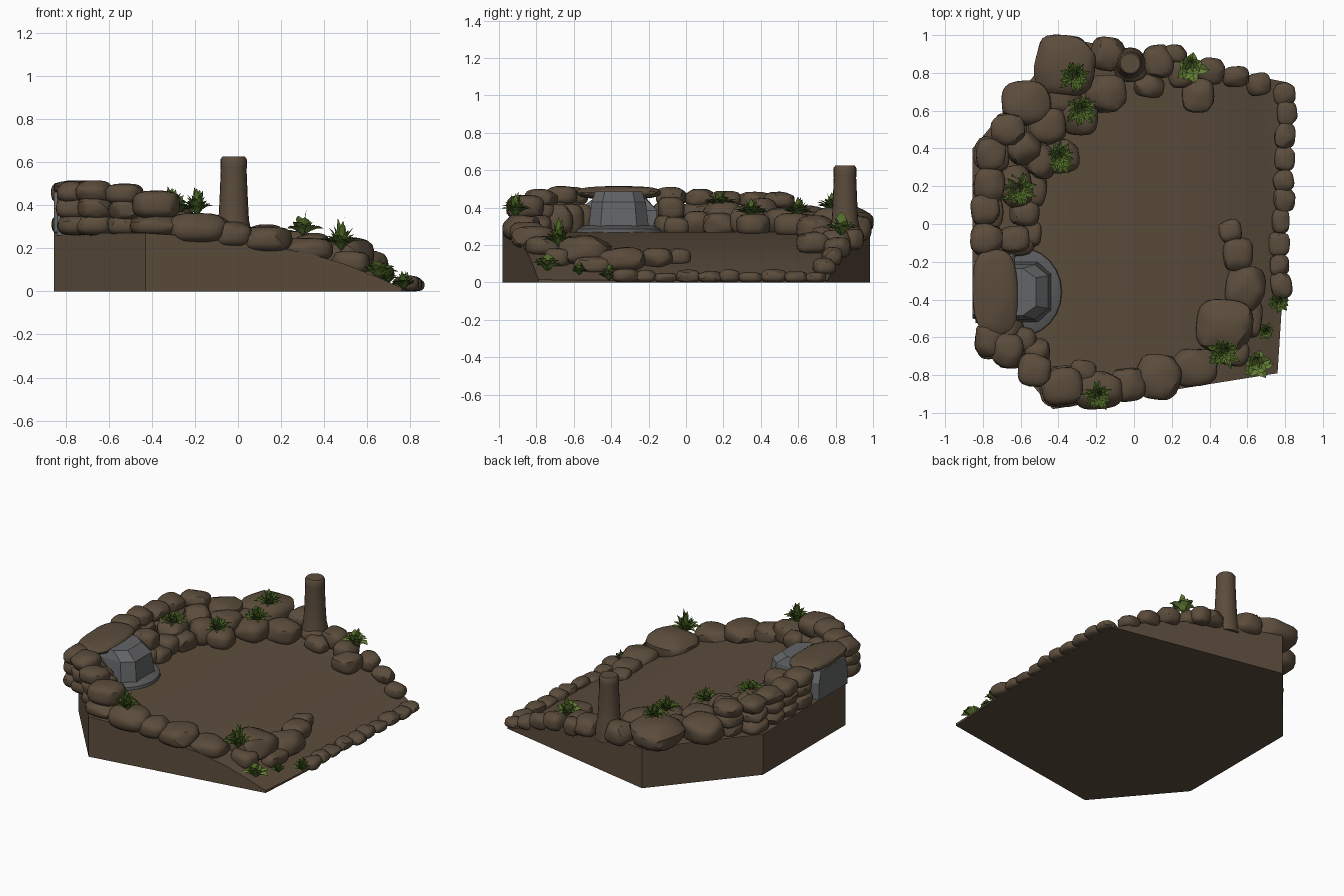
import bpy, bmesh, math, random
from mathutils import Vector, Matrix

if "Cube" in bpy.data.objects:
    bpy.data.objects.remove(bpy.data.objects["Cube"])

random.seed(4)


def material(name, rgb):
    m = bpy.data.materials.new(name)
    m.diffuse_color = (*rgb, 1)
    m.use_nodes = True
    m.node_tree.nodes["Principled BSDF"].inputs["Base Color"].default_value = m.diffuse_color
    return m


BROWN = material("earth brown", (0.105, 0.073, 0.045))
GREY = material("water grey", (0.125, 0.128, 0.132))
FOAM = material("foam grey", (0.105, 0.107, 0.11))
GREEN = material("fern green", (0.085, 0.155, 0.022))
LEAF = material("broad leaf green", (0.125, 0.21, 0.035))


def finish(name, bm, mat, angle=None):
    me = bpy.data.meshes.new(name)
    bm.to_mesh(me)
    bm.free()
    ob = bpy.data.objects.new(name, me)
    bpy.context.collection.objects.link(ob)
    me.materials.append(mat)
    if angle:
        bpy.ops.object.select_all(action='DESELECT')
        ob.select_set(True)
        bpy.context.view_layer.objects.active = ob
        bpy.ops.object.shade_smooth_by_angle(angle=math.radians(angle))
    return ob


PROFILE = [(-1, .275), (-.42, .27), (-.2, .255), (0, .23), (.2, .2), (.35, .17),
           (.5, .125), (.65, .065), (.77, .012), (1, .008)]


def ground(x):
    for (a, za), (b, zb) in zip(PROFILE, PROFILE[1:]):
        if a <= x <= b:
            return za + (zb - za) * (x - a) / (b - a)


# sloping earth base
bm = bmesh.new()
outline = [(-.43, -.98), (.76, -.79), (.785, -.4), (.81, .75), (-.36, .985), (-.855, .4), (-.855, -.48)]
bm.faces.new([bm.verts.new((x, y, 0)) for x, y in outline])
for x, _ in PROFILE[1:-1]:
    bmesh.ops.bisect_plane(bm, geom=bm.verts[:] + bm.edges[:] + bm.faces[:],
                           plane_co=(x, 0, 0), plane_no=(1, 0, 0))
top = bmesh.ops.extrude_face_region(bm, geom=bm.faces[:])
for v in top["geom"]:
    if isinstance(v, bmesh.types.BMVert):
        v.co.z = ground(v.co.x)
bmesh.ops.recalc_face_normals(bm, faces=bm.faces[:])
finish("earth_base", bm, BROWN, 25)


# one chiselled boulder: squarish ball with random flats
def stone(bm, x, y, rx, ry, z0, z1, turn=None, power=3.2, flats=7):
    r = Vector((rx, ry, (z1 - z0) / 2))
    turn = random.uniform(-.2, .2) if turn is None else turn
    mat = Matrix.Translation((x, y, (z0 + z1) / 2)) @ Matrix.Rotation(turn, 4, 'Z')
    cuts = []
    for _ in range(flats):
        n = Vector((random.uniform(-1, 1), random.uniform(-1, 1), random.uniform(-.4, 1))).normalized()
        cuts.append((n, random.uniform(.9, 1.02)))
    for v in bmesh.ops.create_icosphere(bm, subdivisions=3, radius=1)["verts"]:
        p = v.co.copy()
        p /= sum(abs(c) ** power for c in p) ** (1 / power)
        for n, d in cuts:
            over = p.dot(n) - d
            if over > 0:
                p -= n * over * .85
        v.co = mat @ Vector((p.x * r.x, p.y * r.y, p.z * r.z))


def stones(name, data):
    # x, y, half width, half depth, bottom above ground, top above ground
    bm = bmesh.new()
    for x, y, rx, ry, lo, hi in data:
        g = ground(x)
        stone(bm, x, y, rx, ry, g + lo, g + hi)
    finish(name, bm, BROWN, 32)


stones("back_stones", [
    (-.37, .84, .165, .16, -.02, .14), (-.14, .90, .09, .09, -.03, .11),
    (-.15, .69, .11, .10, -.03, .11), (-.02, .83, .085, .08, -.03, .07),
    (.13, .86, .08, .09, -.02, .1), (.08, .73, .08, .06, -.02, .08),
    (.25, .80, .07, .08, -.02, .09), (.34, .68, .085, .09, -.02, .1),
    (.41, .81, .07, .07, -.02, .09), (.54, .78, .07, .055, -.02, .08),
    (.66, .74, .065, .06, -.02, .07), (.22, .9, .06, .05, -.02, .09)])
stones("front_stones", [
    (.31, -.76, .13, .10, -.04, .07), (.13, -.81, .12, .12, -.03, .09),
    (-.03, -.85, .09, .09, -.03, .09), (-.19, -.88, .13, .1, -.03, .11),
    (-.38, -.86, .12, .11, -.01, .09), (-.38, -.86, .11, .10, .07, .2),
    (-.27, -.78, .07, .06, -.02, .1)])
stones("front_right_rocks", [
    (.51, -.04, .06, .065, -.03, .06), (.55, -.16, .08, .09, -.03, .08),
    (.59, -.34, .105, .12, -.03, .1), (.48, -.54, .15, .14, -.04, .12),
    (.52, -.68, .09, .07, -.04, .07), (.62, -.5, .06, .1, -.03, .06)])
stones("left_inner_stones", [
    (-.29, .57, .10, .10, -.02, .11), (-.46, .52, .10, .10, -.02, .13),
    (-.38, .36, .09, .09, -.02, .10), (-.49, .33, .08, .09, -.02, .14),
    (-.58, .40, .09, .09, -.02, .18), (-.54, .18, .08, .09, -.02, .1),
    (-.63, .2, .09, .11, -.02, .17), (-.58, .06, .08, .07, -.02, .11),
    (-.63, -.08, .08, .07, .06, .19), (-.55, -.05, .06, .07, -.02, .08),
    (-.62, -.1, .09, .07, -.02, .09), (-.57, .64, .13, .12, -.02, .14),
    (-.38, .68, .1, .1, -.02, .1)])

# stacked dry wall on the left: three courses along a bent path
bm = bmesh.new()
wall = [(-.66, .49, .2), (-.75, .36, .2), (-.77, .21, .205), (-.78, .07, .215), (-.78, -.08, .225),
        (-.76, -.62, .225), (-.66, -.68, .23), (-.53, -.77, .215)]
for x, y, h in wall:
    for k in range(3):
        s = random.uniform(-.015, .015)
        rx, ry = random.uniform(.075, .09), random.uniform(.075, .09)
        stone(bm, x + s, y - s, rx, ry, .26 + h * k / 3, .285 + h * (k + 1) / 3)
for x, y in [(-.59, -.62), (-.66, -.57), (-.52, -.68)]:
    stone(bm, x, y, .075, .075, .25, .42)
finish("stacked_wall", bm, BROWN, 32)

# small pebbles along the low right edge
bm = bmesh.new()
y = .69
while y > -.36:
    x = .795 if y > .05 else .77
    ry = random.uniform(.055, .075)
    stone(bm, x + random.uniform(-.015, .02), y, random.uniform(.045, .06), ry, 0, random.uniform(.05, .075))
    y -= ry * 1.8
finish("edge_pebbles", bm, BROWN, 32)

# flat capstone over the waterfall
bm = bmesh.new()
stone(bm, -.735, -.36, .12, .225, .445, .515, turn=.03, power=2.9, flats=3)
finish("capstone", bm, BROWN, 32)


# tapered prism from a lower and an upper outline
def loft(name, rings, mat, angle=None):
    bm = bmesh.new()
    loops = [[bm.verts.new(p) for p in ring] for ring in rings]
    n = len(loops[0])
    for a, b in zip(loops, loops[1:]):
        for i in range(n):
            bm.faces.new((a[i], a[(i + 1) % n], b[(i + 1) % n], b[i]))
    bm.faces.new(loops[0])
    bm.faces.new(loops[-1])
    bmesh.ops.recalc_face_normals(bm, faces=bm.faces[:])
    return finish(name, bm, mat, angle)


def spout(front, half, z):
    c = -.36
    return [(-.84, c - half, z), (front - .07, c - half, z), (front, c - half * .6, z),
            (front, c + half * .6, z), (front - .07, c + half, z), (-.84, c + half, z)]


# falling water, its rear panel and the foam at its foot
loft("waterfall", [spout(-.435, .165, .26), spout(-.455, .145, .43), spout(-.52, .125, .485)], GREY)
loft("rear_water_panel", [[(-.855, -.5, z), (-.63, -.58, z), (-.63, -.155, z), (-.855, -.2, z)]
                          for z in (.275, .455 - .07)]
     + [[(-.855, -.48, .46), (-.7, -.48, .46), (-.7, -.23, .46), (-.855, -.22, .46)]], GREY)
loft("foam", [[(-.60 + r * math.cos(t), -.36 + r * 1.08 * math.sin(t), z)
               for t in [i * math.tau / 24 for i in range(24)]]
              for r, z in ((.22, .26), (.215, .287), (.17, .305))], FOAM, 30)

# wooden post
loft("post", [[(-.02 + r * math.cos(t), .85 + r * math.sin(t), z)
               for t in [i * math.tau / 20 for i in range(20)]]
              for r, z in ((.085, .2), (.08, .29), (.071, .33), (.066, .42), (.06, .56), (.061, .575),
                           (.061, .612), (.052, .625))], BROWN, 40)


# tuft of arching pointed leaves
def tuft(name, x, y, z, r, h, count=34, width=.016, mat=GREEN):
    bm = bmesh.new()
    for i in range(count):
        a = i * 2.4 + random.uniform(-.2, .2)
        lean = math.sqrt((i + .5) / count)
        out, up = Vector((math.cos(a), math.sin(a), 0)), Vector((0, 0, 1))
        side = Vector((-out.y, out.x, 0))
        tip = random.uniform(.8, 1.05)
        prev = None
        for t, w in ((0, .5), (.35, 1), (.7, .8), (1, .05)):
            rise = h * tip * (t * (1.05 - .35 * lean) - .45 * lean * t * t)
            p = Vector((x, y, z)) + out * r * tip * lean * t + up * rise
            cur = [bm.verts.new(p + side * width * w + up * width * w * .5), bm.verts.new(p),
                   bm.verts.new(p - side * width * w + up * width * w * .5)]
            if prev:
                for k in (0, 1):
                    bm.faces.new((prev[k], prev[k + 1], cur[k + 1], cur[k]))
            prev = cur
    finish(name, bm, mat)


for i, (x, y, z, r, h) in enumerate([
        (-.31, .78, .38, .10, .12), (-.28, .60, .35, .10, .12), (-.40, .35, .35, .11, .11),
        (-.61, .18, .40, .11, .11), (-.19, -.91, .35, .09, .16), (.48, -.68, .19, .11, .16),
        (.70, -.57, .04, .05, .08), (.77, -.41, .01, .07, .10)]):
    tuft(f"fern_{i + 1}", x, y, z, r, h)
for i, (x, y, z, r, h) in enumerate([(.30, .83, .25, .10, .15), (.65, -.74, .06, .10, .13)]):
    tuft(f"broad_leaf_plant_{i + 1}", x, y, z, r, h, 14, .03, LEAF)
